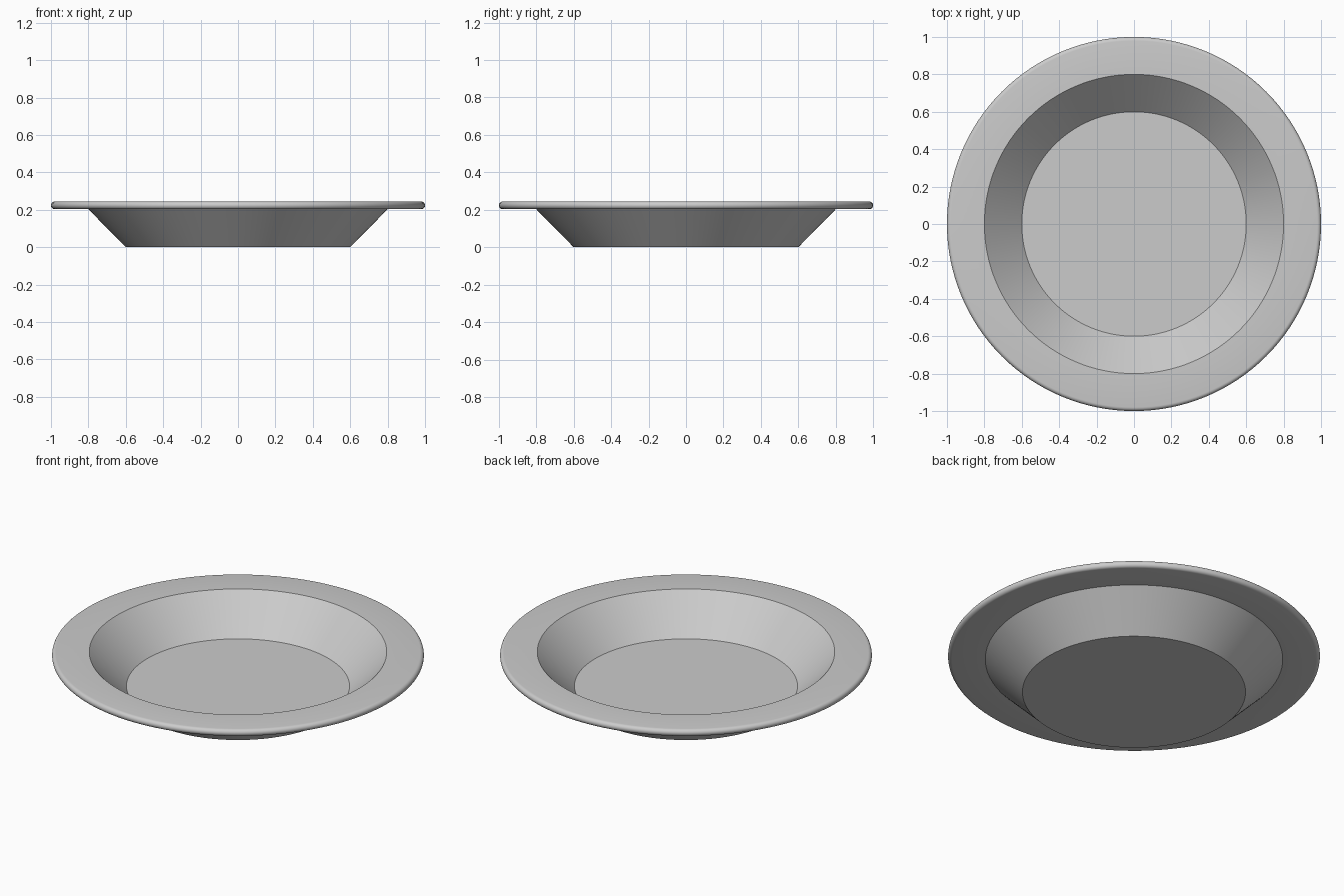
import bpy, bmesh
from math import sin, cos, pi, radians

if "Cube" in bpy.data.objects:
    bpy.data.objects.remove(bpy.data.objects["Cube"])

SEGMENTS = 128
FLOOR_R, WELL_R, RIM_R = 0.60, 0.80, 1.00
DEPTH, THICK = 0.203, 0.041

# Cross-section: underside, rounded lip, then inside surface
half = THICK / 2
lip = [(RIM_R - half + half * cos(a), DEPTH + half + half * sin(a))
       for a in (-pi / 2 + pi * i / 10 for i in range(11))]
profile = ([(0, 0), (FLOOR_R, 0), (WELL_R, DEPTH)] + lip +
           [(WELL_R, DEPTH + THICK), (FLOOR_R, THICK), (0, THICK)])

# Revolve the section around z
bm = bmesh.new()
verts = [bm.verts.new((r, 0, z)) for r, z in profile]
edges = [bm.edges.new(pair) for pair in zip(verts, verts[1:])]
bmesh.ops.spin(bm, geom=verts + edges, cent=(0, 0, 0), axis=(0, 0, 1),
               angle=2 * pi, steps=SEGMENTS, use_duplicate=False)
bmesh.ops.remove_doubles(bm, verts=bm.verts, dist=0.0001)
bmesh.ops.recalc_face_normals(bm, faces=bm.faces)

mesh = bpy.data.meshes.new("plate")
bm.to_mesh(mesh)
bm.free()
plate = bpy.data.objects.new("plate", mesh)
bpy.context.collection.objects.link(plate)

# Smooth shading with crisp creases at the well and floor
bpy.context.view_layer.objects.active = plate
plate.select_set(True)
bpy.ops.object.shade_smooth_by_angle(angle=radians(30))
